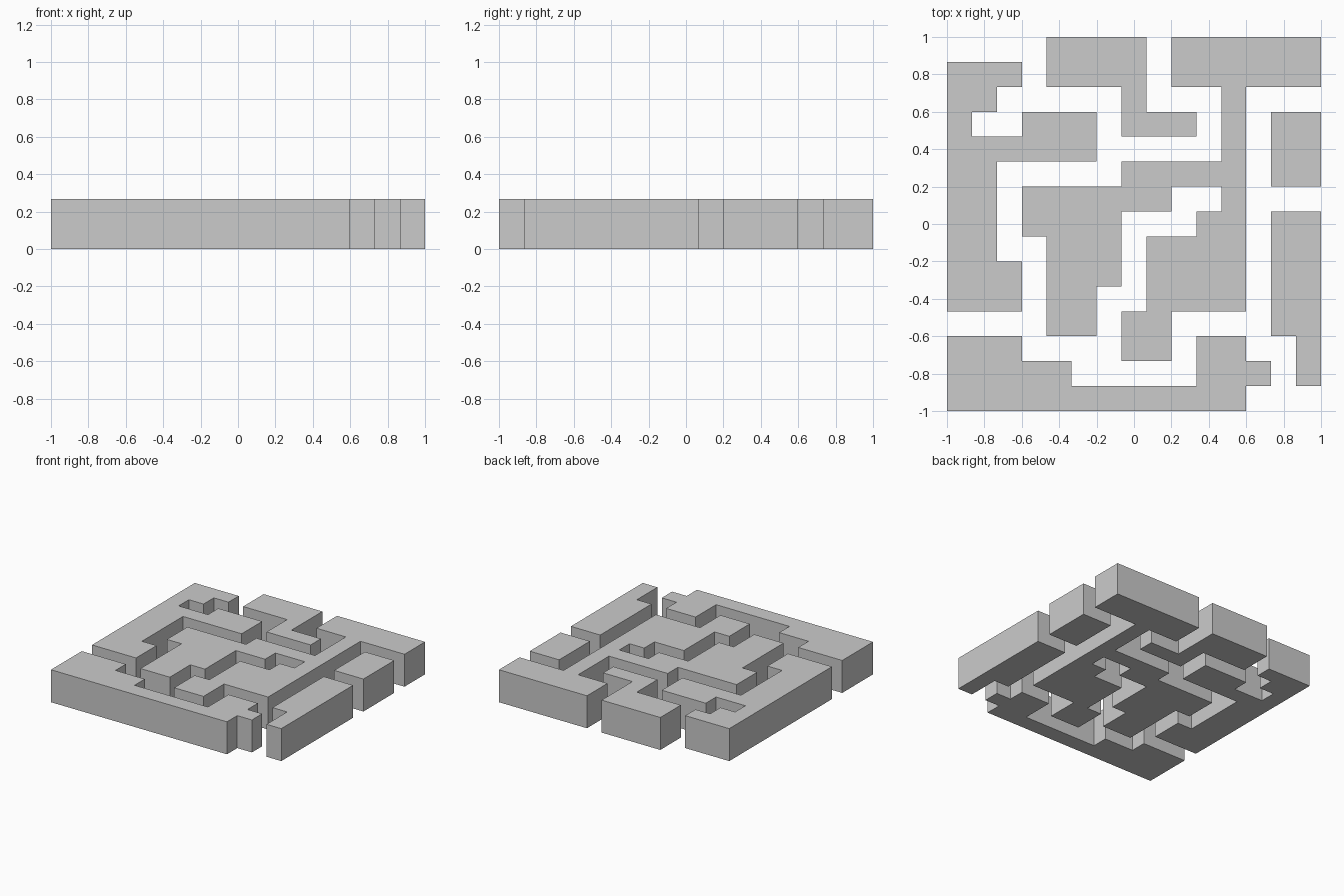
import bpy
import bmesh

if "Cube" in bpy.data.objects:
    bpy.data.objects.remove(bpy.data.objects["Cube"])

CELL = 2 / 15      # the maze sits on a 15 x 15 grid
HEIGHT = 2 * CELL

# Right-angled outlines in grid lines, as alternating y, x, y, x ... turns
WALLS = {
    "left_wall": [14, 3, 13, 2, 12, 1, 11, 3, 12, 6, 10, 2, 6, 3, 4, 0],
    "back_wall": [15, 8, 12, 10, 11, 7, 13, 4],
    "central_wall": [15, 15, 13, 12, 4, 9, 2, 7, 4, 8, 7, 10, 8, 11, 9,
                     9, 8, 7, 5, 6, 3, 4, 7, 3, 9, 7, 10, 11, 13, 9],
    "right_block": [12, 15, 9, 13],
    "right_wall": [8, 15, 1, 14, 3, 13],
    "front_wall": [3, 3, 2, 5, 1, 10, 3, 12, 2, 13, 1, 12, 0, 0],
}


def corners(turns):
    """Turn alternating y/x values into outline points."""
    points = []
    for i, a in enumerate(turns):
        b = turns[(i + 1) % len(turns)]
        x, y = (b, a) if i % 2 == 0 else (a, b)
        points.append((x * CELL - 1, y * CELL - 1, 0))
    return points


def build_wall(name, turns):
    """Extrude an outline upward into a closed block."""
    bm = bmesh.new()
    base = bm.faces.new([bm.verts.new(p) for p in corners(turns)])
    result = bmesh.ops.extrude_face_region(bm, geom=[base], use_keep_orig=True)
    top = [v for v in result["geom"] if isinstance(v, bmesh.types.BMVert)]
    bmesh.ops.translate(bm, verts=top, vec=(0, 0, HEIGHT))
    bmesh.ops.recalc_face_normals(bm, faces=bm.faces)
    mesh = bpy.data.meshes.new(name)
    bm.to_mesh(mesh)
    bm.free()
    bpy.context.collection.objects.link(bpy.data.objects.new(name, mesh))


for wall_name, wall_turns in WALLS.items():
    build_wall(wall_name, wall_turns)
